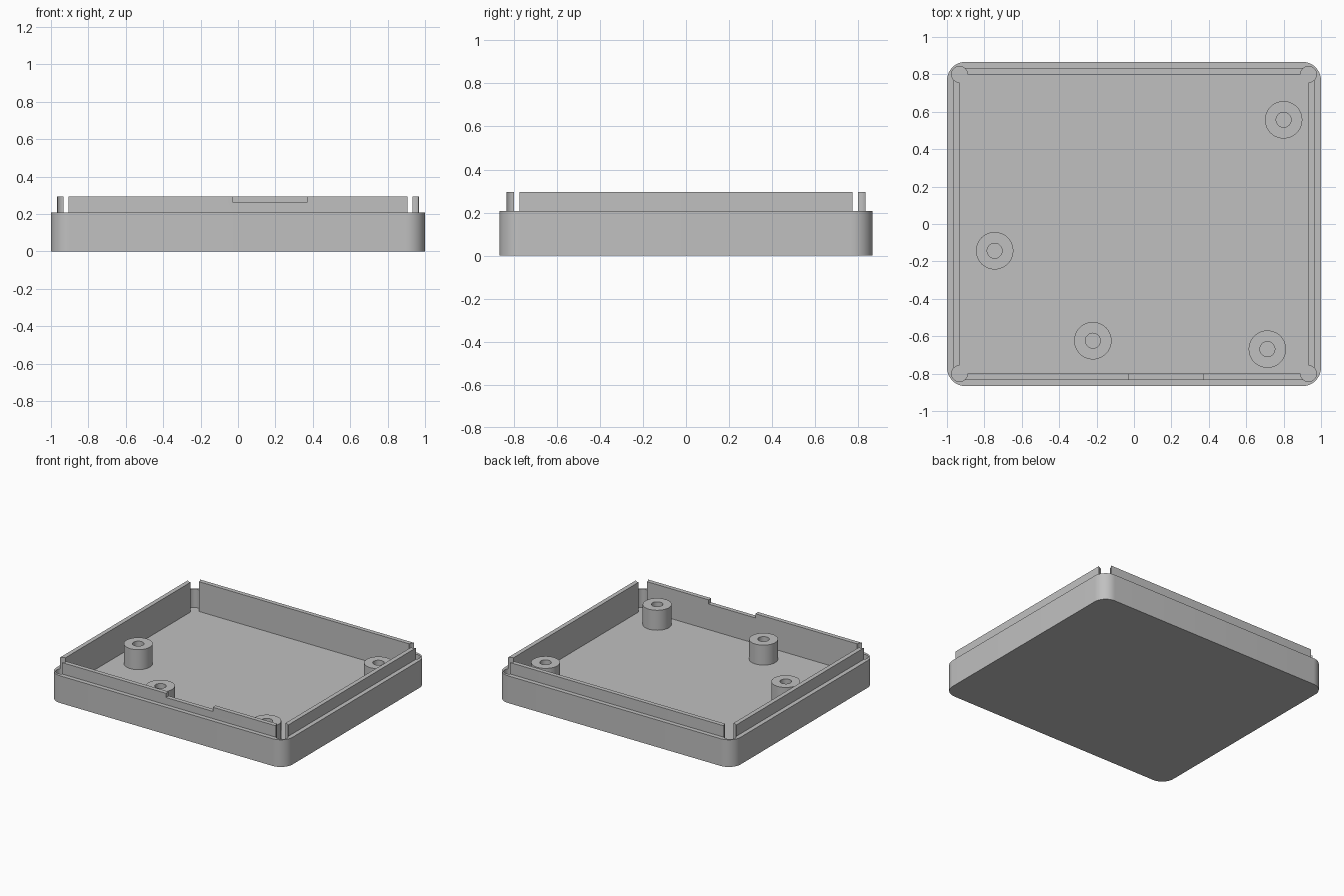
import bpy
import bmesh
from math import cos, sin, pi, radians

cube = bpy.data.objects.get("Cube")
if cube:
    bpy.data.objects.remove(cube, do_unlink=True)

HALF_X, HALF_Y = 1.0, 0.867
WALL = 0.067
FLOOR_Z, RIM_Z, LIP_Z = 0.067, 0.208, 0.295

grey = bpy.data.materials.new("plain grey")
grey.use_nodes = True
colour = (0.53, 0.53, 0.53, 1)
grey.diffuse_color = colour
grey.node_tree.nodes["Principled BSDF"].inputs["Base Color"].default_value = colour


def make_object(name, bm):
    bmesh.ops.recalc_face_normals(bm, faces=bm.faces)
    mesh = bpy.data.meshes.new(name)
    bm.to_mesh(mesh)
    bm.free()
    mesh.materials.append(grey)
    obj = bpy.data.objects.new(name, mesh)
    bpy.context.collection.objects.link(obj)
    return obj


def prism(name, outline, z0, z1):
    bm = bmesh.new()
    base = bm.faces.new([bm.verts.new((x, y, z0)) for x, y in outline])
    extruded = bmesh.ops.extrude_face_region(bm, geom=[base], use_keep_orig=True)
    top = [v for v in extruded["geom"] if isinstance(v, bmesh.types.BMVert)]
    bmesh.ops.translate(bm, verts=top, vec=(0, 0, z1 - z0))
    return make_object(name, bm)


def circle(cx, cy, r, n=40):
    return [(cx + r * cos(2 * pi * i / n), cy + r * sin(2 * pi * i / n)) for i in range(n)]


def rounded_rect(hx, hy, r, steps=12):
    points = []
    for k, (sx, sy) in enumerate([(1, 1), (-1, 1), (-1, -1), (1, -1)]):
        for i in range(steps + 1):
            a = pi / 2 * (k + i / steps)
            points.append((sx * (hx - r) + r * cos(a), sy * (hy - r) + r * sin(a)))
    return points


def rect(x0, x1, y0, y1):
    return [(x0, y0), (x1, y0), (x1, y1), (x0, y1)]


def select_only(obj):
    bpy.ops.object.select_all(action="DESELECT")
    bpy.context.view_layer.objects.active = obj
    obj.select_set(True)


def combine(target, tool, operation):
    tool.hide_render = True
    mod = target.modifiers.new(operation.title(), "BOOLEAN")
    mod.operation, mod.solver, mod.object = operation, "EXACT", tool
    select_only(target)
    bpy.ops.object.modifier_apply(modifier=mod.name)
    bpy.data.objects.remove(tool, do_unlink=True)


def smooth(obj):
    select_only(obj)
    bpy.ops.object.shade_smooth_by_angle(angle=radians(30))


# Tray with a raised inner lip
tray = prism("tray", rounded_rect(HALF_X, HALF_Y, 0.1), 0, RIM_Z)
lip = prism("lip", rounded_rect(HALF_X - WALL / 2, HALF_Y - WALL / 2, WALL), 0.1, LIP_Z)
combine(tray, lip, "UNION")

# Hollow interior
in_x, in_y = HALF_X - WALL, HALF_Y - WALL
combine(tray, prism("interior_cutter", rect(-in_x, in_x, -in_y, in_y), FLOOR_Z, 0.4), "DIFFERENCE")

# Round reliefs in the four corners
for sx in (-1, 1):
    for sy in (-1, 1):
        relief = prism("corner_cutter", circle(sx * in_x, sy * in_y, 0.0425), FLOOR_Z, 0.4)
        combine(tray, relief, "DIFFERENCE")

# Shallow notch in the front lip
notch = prism("notch_cutter", rect(-0.027, 0.37, -0.95, -0.7), 0.263, 0.4)
combine(tray, notch, "DIFFERENCE")
smooth(tray)


# Hollow standoffs on the floor
def standoff(name, x, y, segments=48):
    bm = bmesh.new()
    profile = [(0.1, FLOOR_Z), (0.1, 0.22), (0.04, 0.22), (0.04, FLOOR_Z)]
    rings = [[bm.verts.new((px, py, z)) for px, py in circle(x, y, r, segments)]
             for r, z in profile]
    for a, b in zip(rings, rings[1:]):
        for i in range(segments):
            j = (i + 1) % segments
            bm.faces.new((a[i], a[j], b[j], b[i]))
    smooth(make_object(name, bm))


standoff("back_left_standoff", 0.8, 0.557)
standoff("right_standoff", -0.745, -0.143)
standoff("front_middle_standoff", -0.22, -0.624)
standoff("front_left_standoff", 0.713, -0.669)
